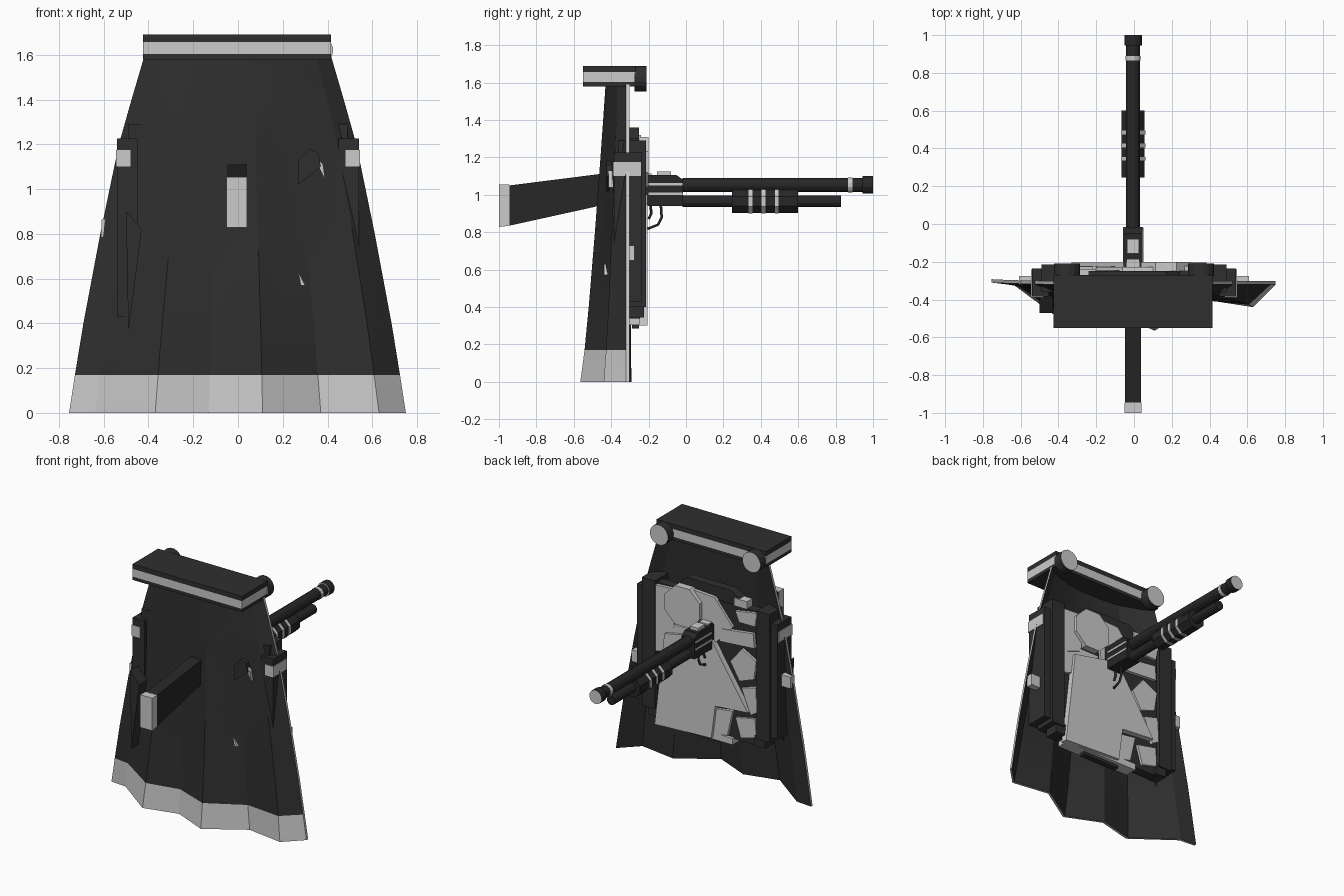
import bpy, bmesh, math
from mathutils import Matrix, Vector

if "Cube" in bpy.data.objects:
    bpy.data.objects.remove(bpy.data.objects["Cube"])


def material(name, rgb):
    m = bpy.data.materials.new(name)
    m.diffuse_color = (*rgb, 1)
    m.use_nodes = True
    m.node_tree.nodes["Principled BSDF"].inputs["Base Color"].default_value = m.diffuse_color
    return m


DARK = material("charcoal", (0.028, 0.028, 0.028))
GUN = material("gun_black", (0.02, 0.02, 0.021))
LIGHT = material("light_grey", (0.6, 0.6, 0.6))


def finish(name, bm, *mats):
    bmesh.ops.recalc_face_normals(bm, faces=bm.faces)
    me = bpy.data.meshes.new(name)
    bm.to_mesh(me)
    bm.free()
    for m in mats:
        me.materials.append(m)
    ob = bpy.data.objects.new(name, me)
    bpy.context.collection.objects.link(ob)
    return ob


def box(name, x, y, z, mat):
    bm = bmesh.new()
    mid = Vector([(a + b) / 2 for a, b in (x, y, z)])
    size = [b - a for a, b in (x, y, z)]
    bmesh.ops.create_cube(bm, size=1, matrix=Matrix.Translation(mid) @ Matrix.Diagonal((*size, 1)))
    return finish(name, bm, mat)


def prism(name, pts, lo, hi, mat, axis="y"):
    """Extrude an outline: (x, z) along y, or (y, z) along x."""
    bm = bmesh.new()
    put = (lambda p, d: (p[0], d, p[1])) if axis == "y" else (lambda p, d: (d, p[0], p[1]))
    a = [bm.verts.new(put(p, lo)) for p in pts]
    b = [bm.verts.new(put(p, hi)) for p in pts]
    bm.faces.new(a)
    bm.faces.new(b[::-1])
    n = len(pts)
    for i in range(n):
        bm.faces.new((a[i], a[(i + 1) % n], b[(i + 1) % n], b[i]))
    return finish(name, bm, mat)


def rod(name, x, z, r, y0, y1, mat, cap=None, sides=12, sx=1.0):
    """Cylinder along y, with an optional cap colour."""
    bm = bmesh.new()
    m = (Matrix.Translation((x, (y0 + y1) / 2, z)) @ Matrix.Diagonal((sx, 1, 1, 1))
         @ Matrix.Rotation(math.pi / 2, 4, "X") @ Matrix.Rotation(math.pi / sides, 4, "Z"))
    bmesh.ops.create_cone(bm, cap_ends=True, segments=sides, radius1=r, radius2=r,
                          depth=y1 - y0, matrix=m)
    if cap:
        for f in bm.faces:
            f.material_index = int(abs(f.normal.y) > 0.9)
    return finish(name, bm, mat, cap or mat)


# Cape: folded hem blending into a smooth shoulder arc
HEM = [(-.755, -.31), (-.64, -.32), (-.37, -.52), (-.13, -.46), (.11, -.565),
       (.37, -.40), (.63, -.44), (.75, -.32)]
TOP_Y = [-.32, -.36, -.415, -.43, -.43, -.415, -.365, -.32]
ROWS = [(0, 1), (.17, .965), (.4, .915), (.8, .815), (1.2, .705), (1.4, .63), (1.59, .556)]


def cape_point(col, z, w):
    t = z / 1.59
    x, y = HEM[col]
    return Vector((x * w, y + (TOP_Y[col] - y) * t ** 0.8, z))


def cape_y(x, z):
    w = 1 - .31 * z / 1.25
    pts = [cape_point(c, z, w) for c in range(8)]
    for a, b in zip(pts, pts[1:]):
        if a.x <= x <= b.x:
            return a.y + (b.y - a.y) * (x - a.x) / (b.x - a.x)
    return -.32


bm = bmesh.new()
outer = [[bm.verts.new(cape_point(c, z, w)) for c in range(8)] for z, w in ROWS]
inner = [[bm.verts.new(cape_point(c, z, w) + Vector((0, .018, 0))) for c in range(8)] for z, w in ROWS]
for r in range(len(ROWS) - 1):
    for c in range(7):
        f = bm.faces.new((outer[r][c], outer[r][c + 1], outer[r + 1][c + 1], outer[r + 1][c]))
        f.material_index = int(r == 0)
        bm.faces.new((inner[r][c], inner[r + 1][c], inner[r + 1][c + 1], inner[r][c + 1]))
    for c in (0, 7):
        f = bm.faces.new((outer[r][c], outer[r + 1][c], inner[r + 1][c], inner[r][c]))
        f.material_index = 1
for r in (0, -1):
    for c in range(7):
        f = bm.faces.new((outer[r][c], inner[r][c], inner[r][c + 1], outer[r][c + 1]))
        f.material_index = 1
cape = finish("cape", bm, DARK, LIGHT)
bpy.context.view_layer.objects.active = cape
cape.select_set(True)
bpy.ops.object.shade_smooth_by_angle(angle=math.radians(15))

# Collar with a pale band and two round clasps
for name, z, mat in (("collar_base", (1.58, 1.603), DARK), ("collar_band", (1.603, 1.657), LIGHT),
                     ("collar_top", (1.657, 1.69), DARK)):
    box(name, (-.425, .415), (-.55, -.27), z, mat)
for s in (-1, 1):
    rod("collar_clasp", .355 * s, 1.62, .07, -.275, -.21, DARK, LIGHT, 16)

# Side holders, bands and buckles
for s in (-1, 1):
    def span(a, b):
        return tuple(sorted((a * s, b * s)))
    box("side_bar", span(.39, .49), (-.36, -.215), (.4, 1.29), DARK)
    box("side_bar_foot", span(.37, .45), (-.32, -.225), (.345, .42), DARK)
    box("side_pouch", span(.45, .54), (-.385, -.235), (.43, 1.225), DARK)
    box("pouch_band", span(.48, .545), (-.39, -.24), (1.1, 1.175), LIGHT)
    z = .785 if s < 0 else .65
    box("side_buckle", span(.53, .61), (-.32, -.275), (z, z + .08), LIGHT)
prism("left_blade", [(-.5, .9), (-.43, .82), (-.49, .36)], -.47, -.36, DARK)

# Back pack: dark core with layered pale plates
box("pack_core", (-.39, .39), (-.31, -.245), (.34, 1.27), DARK)
prism("pack_top", [(-.3, 1.24), (-.24, 1.32), (-.17, 1.36), (.17, 1.36), (.24, 1.3), (.24, 1.24)],
      -.31, -.25, DARK)
box("pack_sill", (-.2, .36), (-.31, -.225), (.305, .35), LIGHT)
box("sill_inset", (-.08, .2), (-.29, -.25), (.285, .306), DARK)
prism("main_plate", [(.31, .95), (.385, .3), (-.05, .32), (-.08, .55), (-.33, .57), (-.04, 1.02)],
      -.25, -.205, LIGHT)
rod("round_plate", .17, 1.175, .145, -.25, -.2, LIGHT, sides=8)
PLATES = [
    [(.39, 1.26), (.22, 1.27), (.25, 1.0), (.39, .95)],
    [(.39, 1.02), (.1, 1.02), (.2, .85), (.39, .8)],
    [(.1, 1.3), (-.06, 1.29), (-.2, 1.12), (-.04, .95), (.08, 1.0)],
    [(-.1, 1.0), (-.12, 1.09), (-.36, 1.12), (-.37, 1.02)],
    [(-.22, 1.24), (-.39, 1.27), (-.37, 1.17), (-.25, 1.17)],
    [(-.18, .88), (-.27, .99), (-.38, .93), (-.36, .8), (-.25, .76)],
    [(-.27, .72), (-.38, .75), (-.39, .58), (-.34, .55)],
    [(-.06, .52), (-.2, .54), (-.16, .36), (-.05, .34)],
    [(-.22, .5), (-.37, .53), (-.38, .4), (-.26, .37)],
]
for i, pts in enumerate(PLATES):
    prism("pack_plate", pts, -.25, -.222 - .003 * (i % 3), LIGHT)
box("pack_lug", (-.3, -.2), (-.3, -.24), (1.27, 1.32), LIGHT)

# Splinters showing through the cape front
for name, pts, mat in (
        ("dark_splinter", [(.27, 1.02), (.37, 1.1), (.36, 1.16), (.32, 1.18), (.27, 1.13)], DARK),
        ("pale_splinter", [(.32, 1.18), (.38, 1.11), (.39, 1.04)], LIGHT),
        ("small_splinter", [(.27, .63), (.30, .57), (.28, .57)], LIGHT)):
    y = min(cape_y(*p) for p in pts)
    prism(name, pts, y - .012, y + .06, mat)

# Shotgun: stock, receiver and sights
GX = -.005
prism("stock", [(-.945, .835), (-.945, 1.05), (-.47, 1.11), (-.2, 1.11), (-.2, .955), (-.4, .955)],
      GX - .042, GX + .042, GUN, "x")
prism("butt_pad", [(-1, .828), (-1, 1.055), (-.945, 1.055), (-.945, .835)],
      GX - .046, GX + .046, LIGHT, "x")
prism("receiver", [(-.24, .96), (-.24, 1.105), (-.05, 1.105), (-.015, 1.08), (-.015, .94), (-.2, .94)],
      GX - .05, GX + .05, GUN, "x")
for z in (1.0, 1.05):
    box("receiver_stripe", (GX - .054, GX + .054), (-.2, -.018), (z, z + .012), LIGHT)
box("rear_sight", (GX - .032, GX + .032), (-.155, -.08), (1.1, 1.126), LIGHT)
box("receiver_latch", (GX - .035, GX + .035), (-.23, -.185), (1.1, 1.115), LIGHT)

# Barrel, magazine tube and pump grip
rod("barrel", GX, 1.053, .038, -.02, .97, GUN)
rod("barrel_ring", GX, 1.053, .041, .865, .89, LIGHT)
rod("muzzle", GX, 1.053, .048, .945, 1.0, GUN, LIGHT)
rod("magazine_tube", GX, .965, .032, -.02, .83, GUN)
rod("pump_grip", GX, .965, .067, .245, .6, GUN, sides=8)
for y in (.345, .415, .485):
    rod("pump_ring", GX, .965, .07, y - .01, y + .01, LIGHT, sides=8)

# Trigger and guard
for name, path in (("trigger_guard", [(-.24, .83), (-.2, .82), (-.15, .84), (-.13, .88), (-.135, .95)]),
                   ("trigger", [(-.19, .95), (-.185, .9), (-.2, .87)])):
    cu = bpy.data.curves.new(name, "CURVE")
    cu.dimensions = "3D"
    cu.bevel_depth = .008
    cu.bevel_resolution = 1
    cu.use_fill_caps = True
    sp = cu.splines.new("POLY")
    sp.points.add(len(path) - 1)
    for p, (y, z) in zip(sp.points, path):
        p.co = (GX, y, z, 1)
    cu.materials.append(GUN)
    bpy.context.collection.objects.link(bpy.data.objects.new(name, cu))
